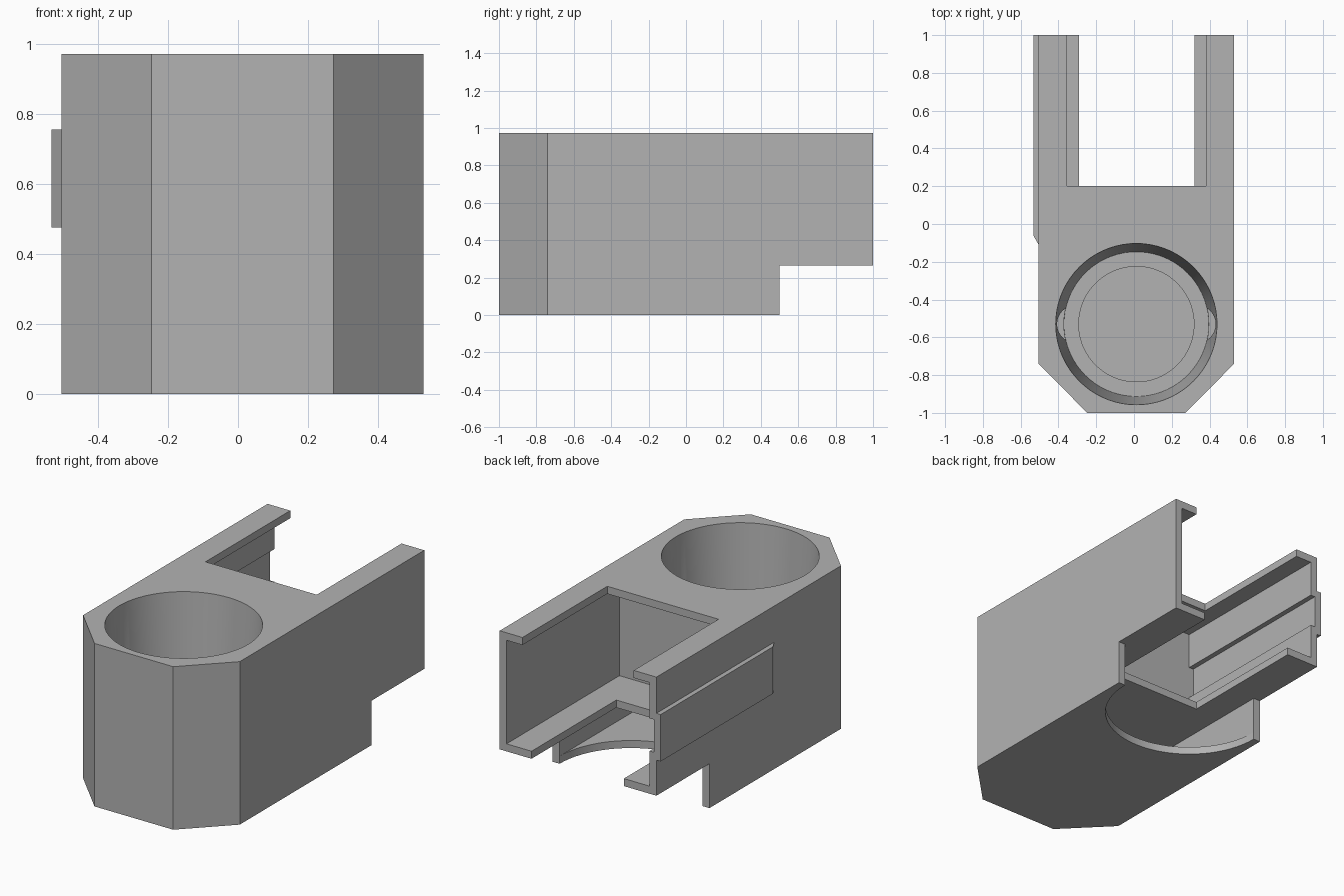
import bpy
import bmesh
import math

cube = bpy.data.objects.get("Cube")
if cube:
    bpy.data.objects.remove(cube, do_unlink=True)

CX = 0.0125            # middle of the housing
HALF = 0.5175          # half width of the housing
T = 0.045              # wall thickness
TOP = 0.973
SHELF = 0.265          # underside of the rear channel
CUP_Y = -0.53
REAR = 1.2             # cutters overshoot the open rear end

grey = bpy.data.materials.new("plain_grey")
grey.use_nodes = True
grey.diffuse_color = (0.45, 0.45, 0.45, 1)
grey.node_tree.nodes["Principled BSDF"].inputs["Base Color"].default_value = (0.45, 0.45, 0.45, 1)


def finish(name, bm):
    bmesh.ops.recalc_face_normals(bm, faces=bm.faces)
    mesh = bpy.data.meshes.new(name)
    bm.to_mesh(mesh)
    bm.free()
    mesh.materials.append(grey)
    obj = bpy.data.objects.new(name, mesh)
    bpy.context.collection.objects.link(obj)
    return obj


def prism(name, outline, z0, z1):
    bm = bmesh.new()
    face = bm.faces.new([bm.verts.new((x, y, z0)) for x, y in outline])
    top = bmesh.ops.extrude_face_region(bm, geom=[face])["geom"]
    verts = [g for g in top if isinstance(g, bmesh.types.BMVert)]
    bmesh.ops.translate(bm, verts=verts, vec=(0, 0, z1 - z0))
    return finish(name, bm)


def box(name, x0, x1, y0, y1, z0, z1):
    return prism(name, [(x0, y0), (x1, y0), (x1, y1), (x0, y1)], z0, z1)


def cone(name, x, y, r0, r1, z0, z1, sides=72):
    bm = bmesh.new()
    bmesh.ops.create_cone(bm, cap_ends=True, segments=sides,
                          radius1=r0, radius2=r1, depth=z1 - z0)
    bmesh.ops.translate(bm, verts=bm.verts, vec=(x, y, (z0 + z1) / 2))
    return finish(name, bm)


def combine(target, tool, operation="DIFFERENCE"):
    tool.hide_render = True
    mod = target.modifiers.new(tool.name, "BOOLEAN")
    mod.operation = operation
    mod.solver = "EXACT"
    mod.object = tool
    bpy.context.view_layer.objects.active = target
    bpy.ops.object.modifier_apply(modifier=mod.name)
    bpy.data.objects.remove(tool, do_unlink=True)


def housing_outline(inset, rear):
    # Rectangle with two chamfered front corners
    w, f = HALF - inset, 0.26 - inset * 0.41
    front, side = -1 + inset, -0.74 + inset * 0.41
    return [(CX - f, front), (CX + f, front), (CX + w, side),
            (CX + w, rear), (CX - w, rear), (CX - w, side)]


# Outer block with the raised side rail
housing = prism("housing", housing_outline(0, 1), 0, TOP)
left, right = CX - HALF, CX + HALF
rail = prism("side_rail", [(left + 0.02, -0.145), (left, -0.11), (-0.533, -0.06),
                           (-0.533, 1), (left + 0.02, 1)], 0.477, 0.757)
combine(housing, rail, "UNION")

# Rear underside step
combine(housing, box("rear_step", -1, 1, 0.5, REAR, -0.2, SHELF))

# Rear channel, its roof and floor slots, and the groove behind the rail
combine(housing, box("channel", left + T, right - T, -0.065, REAR, SHELF + T, TOP - T))
combine(housing, box("roof_slot", -0.355, 0.38, 0.2, REAR, TOP - 0.1, 1.2))
combine(housing, box("floor_slot", -0.29, 0.32, 0.2, REAR, 0.2, SHELF + 0.1))
combine(housing, box("rail_groove", left + 0.015, left + 0.1, -0.065, REAR, 0.52, 0.715))

# Lower compartment with a half-round opening in its floor
combine(housing, prism("compartment", housing_outline(T, 0.6), T, SHELF))
combine(housing, cone("floor_opening", CX, 0.5, HALF - T, HALF - T, -0.2, 0.1))

# Tapered cup with two side flutes and a hole in the bottom
z_low, z_high = SHELF + T, TOP + 0.1
slope = (0.427 - 0.383) / (TOP - z_low)
combine(housing, cone("cup", CX, CUP_Y, 0.383, 0.427 + slope * 0.1, z_low, z_high))
for side in (-1, 1):
    combine(housing, cone("cup_flute", CX + side * 0.32, CUP_Y, 0.1, 0.1,
                          z_low + 0.01, TOP - 0.05, 32))
combine(housing, cone("cup_hole", CX, CUP_Y, 0.305, 0.305, 0.15, z_low + 0.1))

# Smooth the round walls, keep the hard edges
for obj in bpy.context.selected_objects:
    obj.select_set(False)
housing.select_set(True)
bpy.context.view_layer.objects.active = housing
bpy.ops.object.shade_smooth_by_angle(angle=math.radians(25))
